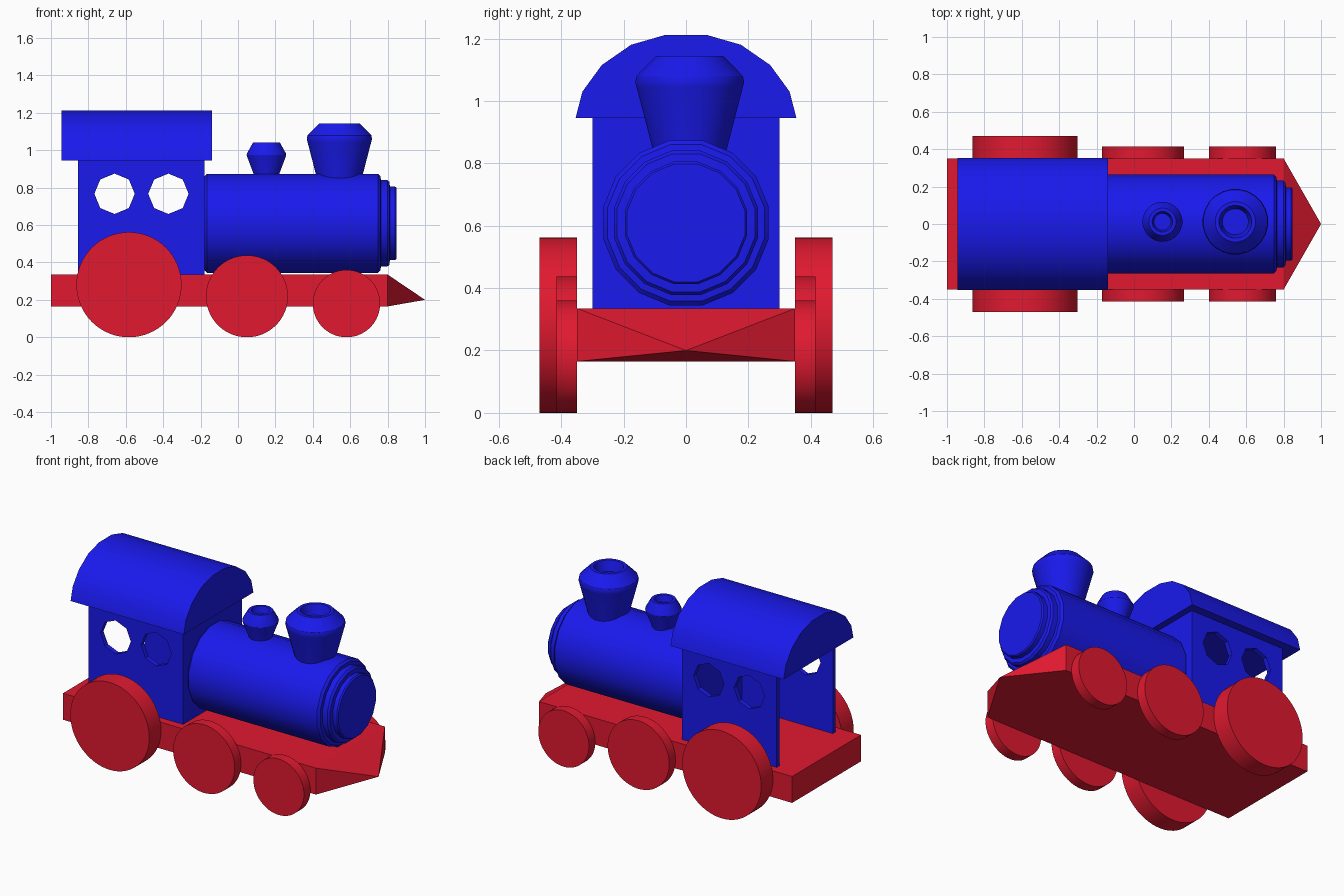
import bpy, bmesh, math
from mathutils import Matrix, Vector

if "Cube" in bpy.data.objects:
    bpy.data.objects.remove(bpy.data.objects["Cube"])


def material(name, color):
    m = bpy.data.materials.new(name)
    m.diffuse_color = color
    m.use_nodes = True
    m.node_tree.nodes["Principled BSDF"].inputs["Base Color"].default_value = m.diffuse_color
    return m


BLUE = material("blue_paint", (0.01, 0.01, 0.85, 1))
RED = material("red_paint", (0.75, 0.01, 0.03, 1))


def finish(name, bm, mat, smooth=False):
    bmesh.ops.recalc_face_normals(bm, faces=bm.faces[:])
    me = bpy.data.meshes.new(name)
    bm.to_mesh(me)
    bm.free()
    ob = bpy.data.objects.new(name, me)
    bpy.context.collection.objects.link(ob)
    me.materials.append(mat)
    bpy.ops.object.select_all(action='DESELECT')
    bpy.context.view_layer.objects.active = ob
    ob.select_set(True)
    if smooth:
        bpy.ops.object.shade_smooth_by_angle(angle=math.radians(32))
    return ob


def prism(name, points, offset, mat, smooth=False):
    """Extrude a closed polygon along an offset vector."""
    bm = bmesh.new()
    face = bm.faces.new([bm.verts.new(p) for p in points])
    ext = bmesh.ops.extrude_face_region(bm, geom=[face], use_keep_orig=True)
    vs = [g for g in ext["geom"] if isinstance(g, bmesh.types.BMVert)]
    bmesh.ops.translate(bm, verts=vs, vec=offset)
    return finish(name, bm, mat, smooth)


def lathe(name, profile, sides, matrix, mat):
    """Revolve (radius, height) points around local z; ends are on the axis."""
    bm = bmesh.new()
    rings = []
    for r, h in profile:
        if r == 0:
            rings.append([bm.verts.new((0, 0, h))] * sides)
        else:
            angles = [2 * math.pi * (i + 0.5) / sides for i in range(sides)]
            rings.append([bm.verts.new((r * math.cos(a), r * math.sin(a), h)) for a in angles])
    for lo, hi in zip(rings, rings[1:]):
        for i in range(sides):
            j = (i + 1) % sides
            bm.faces.new(list(dict.fromkeys((lo[i], lo[j], hi[j], hi[i]))))
    bm.transform(matrix)
    return finish(name, bm, mat, True)


# Chassis with pyramid nose
bm = bmesh.new()
bmesh.ops.create_cube(bm, size=1, matrix=Matrix.Translation((-0.1, 0, 0.25)) @ Matrix.Diagonal((1.8, 0.7, 0.17, 1)))
bm.faces.ensure_lookup_table()
nose = max(bm.faces, key=lambda f: f.calc_center_median().x)
tip = bmesh.ops.poke(bm, faces=[nose])["verts"][0]
tip.co = Vector((1.0, 0, 0.2))
finish("chassis", bm, RED)

# Wheels, mirrored left and right
for part, x, r, width in (("rear_wheel", -0.583, 0.281, 0.12),
                          ("middle_wheel", 0.048, 0.219, 0.065),
                          ("front_wheel", 0.58, 0.18, 0.065)):
    for side, label in ((-1, "right"), (1, "left")):
        bm = bmesh.new()
        place = Matrix.Translation((x, side * (0.35 + width / 2), r)) @ Matrix.Rotation(math.pi / 2, 4, 'X')
        bmesh.ops.create_cone(bm, cap_ends=True, segments=64, radius1=r, radius2=r, depth=width, matrix=place)
        finish(f"{part}_{label}", bm, RED, True)

# Cab walls: U-shaped plan, open at the back
X0, X1, W, T = -0.855, -0.18, 0.3, 0.03
half = [(X0, W - T), (X0, W), (X1, W)]
plan = half + [(x, -y) for x, y in reversed(half)] + [(X1 - T, T - W), (X1 - T, W - T)]
cab = prism("cab", [(x, y, 0.33) for x, y in plan], (0, 0, 0.62), BLUE)

# Octagonal cab windows cut through both side walls
for wx in (-0.66, -0.372):
    ring = [(wx + 0.108 * math.cos(i * math.pi / 4), -0.5, 0.767 + 0.108 * math.sin(i * math.pi / 4))
            for i in range(8)]
    cutter = prism("window_cutter", ring, (0, 1, 0), BLUE)
    cutter.hide_render = True
    mod = cab.modifiers.new("window", 'BOOLEAN')
    mod.operation, mod.solver, mod.object = 'DIFFERENCE', 'EXACT', cutter
    bpy.context.view_layer.objects.active = cab
    bpy.ops.object.modifier_apply(modifier=mod.name)
    bpy.data.objects.remove(cutter)

# Arched roof
arc = [(0.354, 0.945), (0.332, 1.03), (0.27, 1.115), (0.176, 1.18), (0.065, 1.212)]
outline = arc + [(-y, z) for y, z in reversed(arc)]
prism("roof", [(-0.943, y, z) for y, z in outline], (0.805, 0, 0), BLUE, True)

# Boiler with stepped front cap
boiler = [(0, -0.18), (0.255, -0.18), (0.27, -0.165), (0.27, 0.748), (0.256, 0.762), (0.236, 0.764),
          (0.236, 0.798), (0.226, 0.81), (0.2, 0.812), (0.2, 0.84), (0.193, 0.848), (0, 0.848)]
lathe("boiler", boiler, 16, Matrix.Translation((0, 0, 0.609)) @ Matrix.Rotation(math.pi / 2, 4, 'Y'), BLUE)

# Funnel and steam dome with recessed tops
funnel = [(0, 0.8), (0.11, 0.8), (0.121, 0.85), (0.172, 1.045), (0.176, 1.06), (0.172, 1.08),
          (0.108, 1.144), (0.088, 1.144), (0.07, 1.08), (0, 1.08)]
lathe("funnel", funnel, 24, Matrix.Translation((0.542, 0.012, 0)), BLUE)
dome = [(0, 0.84), (0.062, 0.84), (0.068, 0.87), (0.104, 0.965), (0.107, 0.975), (0.104, 0.985),
        (0.073, 1.04), (0.055, 1.04), (0.045, 1.0), (0, 1.0)]
lathe("steam_dome", dome, 24, Matrix.Translation((0.152, 0.012, 0)), BLUE)
